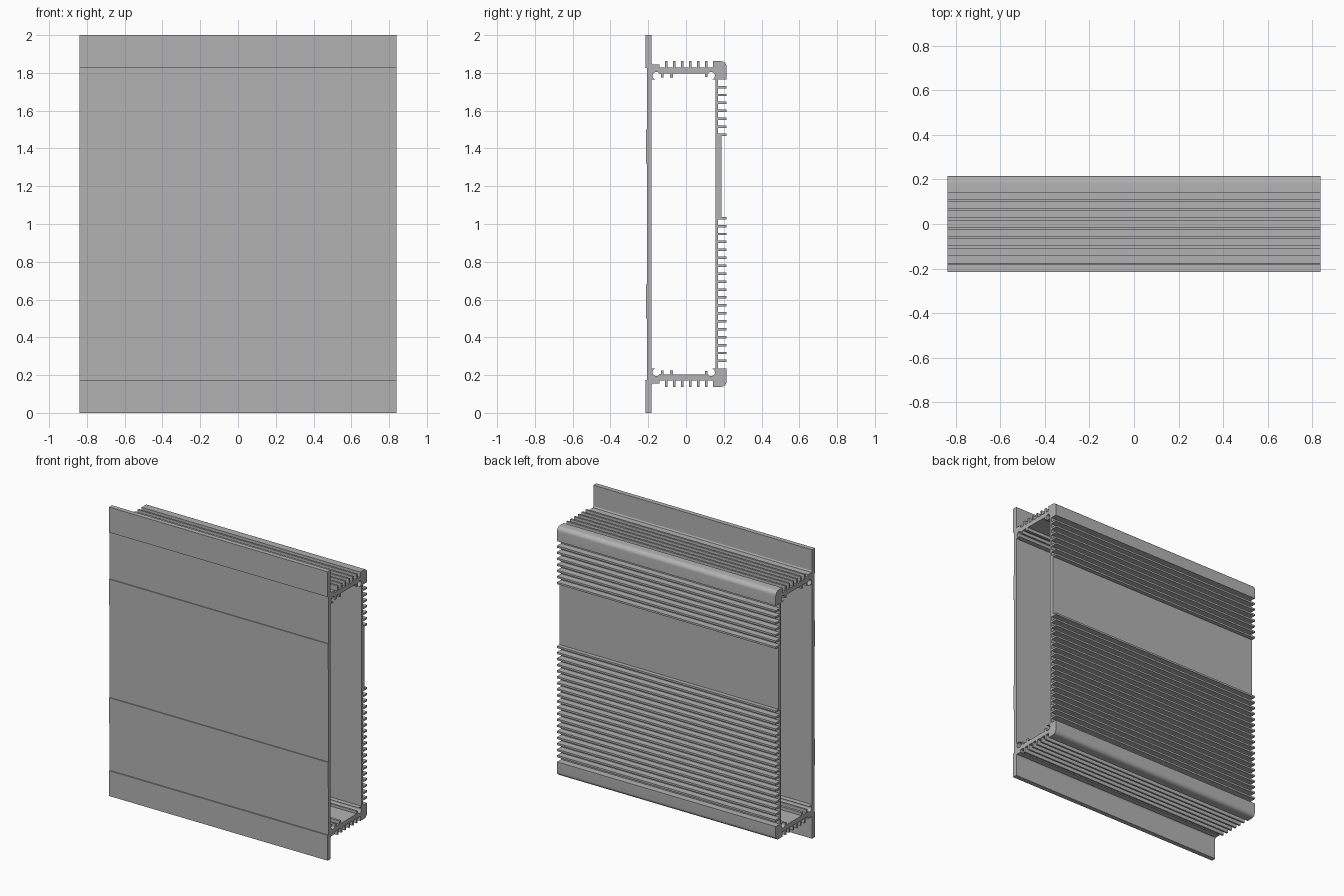
import bpy
import bmesh
from math import sin, cos, radians

if "Cube" in bpy.data.objects:
    bpy.data.objects.remove(bpy.data.objects["Cube"], do_unlink=True)

HALF_LENGTH = 0.838
TIP = 0.215            # outermost depth, front and back
PLATE_IN = -0.183      # inner face of the front plate
WALL_IN, WALL_OUT = 0.155, 0.17
BLOCK = 1.764          # inner end of the upper corner blocks
PITCH, FIN = 0.042, 0.0065

metal = bpy.data.materials.new("grey aluminium")
metal.use_nodes = True
metal.diffuse_color = (0.45, 0.45, 0.45, 1)
metal.node_tree.nodes["Principled BSDF"].inputs["Base Color"].default_value = (0.45, 0.45, 0.45, 1)


def extrude(name, outline):
    """Extrude a closed (y, z) outline along x."""
    bm = bmesh.new()
    face = bm.faces.new([bm.verts.new((-HALF_LENGTH, y, z)) for y, z in outline])
    result = bmesh.ops.extrude_face_region(bm, geom=[face])
    moved = [g for g in result["geom"] if isinstance(g, bmesh.types.BMVert)]
    bmesh.ops.translate(bm, verts=moved, vec=(2 * HALF_LENGTH, 0, 0))
    bmesh.ops.recalc_face_normals(bm, faces=bm.faces)
    mesh = bpy.data.meshes.new(name)
    bm.to_mesh(mesh)
    bm.free()
    mesh.materials.append(metal)
    obj = bpy.data.objects.new(name, mesh)
    bpy.context.collection.objects.link(obj)
    bpy.ops.object.select_all(action="DESELECT")
    obj.select_set(True)
    bpy.context.view_layer.objects.active = obj
    bpy.ops.object.shade_smooth_by_angle(angle=radians(35))


def arc(y, z, r, start, end, steps):
    angles = [radians(start + (end - start) * i / steps) for i in range(steps + 1)]
    return [(y + r * cos(a), z + r * sin(a)) for a in angles]


def fin(centre, base, tip):
    """Four corners of one rib: (position, height) pairs."""
    a, b = centre - FIN, centre + FIN
    return [(a, base), (a, tip), (b, tip), (b, base)]


def flip(points):
    return [(y, 2 - z) for y, z in points]


# Front plate: thick mounting flanges and two shallow raised bands
skin, band = -0.207, -0.213
lower = [(PLATE_IN, 0), (-TIP, 0), (-TIP, 0.175), (skin, 0.175),
         (skin, 0.5), (band, 0.5), (band, 0.68), (skin, 0.68)]
extrude("front_plate", lower + flip(lower)[::-1])

# End walls: ribs outside, screw channels and board hooks inside
wall_top, rib_top = 1.828, 1.862
outer = [(PLATE_IN, 1.855), (-0.178, 1.845), (-0.14, 1.845), (-0.14, wall_top)]
for i in range(6):
    outer += fin(-0.104 + i * PITCH, wall_top, rib_top)
outer += [(0.142, wall_top), (0.142, rib_top)]
outer += arc(TIP - 0.03, rib_top - 0.03, 0.03, 90, 0, 8)
outer += [(TIP, BLOCK), (0.122, BLOCK)]

inner = arc(0.133, 1.785, 0.02, -110, 165, 18)
inner += [(0.113, 1.778), (0.1, 1.778), (0.1, 1.796)]
for left, right in ((-0.085, -0.068), (-0.133, -0.12)):
    inner += [(right, 1.797), (right, 1.775), (left, 1.775), (left, 1.797)]
inner += arc(-0.157, 1.785, 0.02, 25, 290, 18)
inner += [(-0.147, BLOCK), (PLATE_IN, BLOCK)]

extrude("upper_end_wall", outer + inner)
extrude("lower_end_wall", flip(outer + inner))

# Back wall: cooling fins below and above a plain thicker panel
first = 0.275
lower_fins = [first + i * PITCH for i in range(19)]
upper_fins = [2 - first - i * PITCH for i in range(6, -1, -1)]
outline = [(WALL_IN, BLOCK), (WALL_IN, 2 - BLOCK), (WALL_OUT, 2 - BLOCK)]


def add_fins(centres):
    for c in centres:
        outline.extend((y, z) for z, y in fin(c, WALL_OUT, TIP))


add_fins(lower_fins)
panel = 0.187
outline[-1] = (panel, outline[-1][1])
outline.append((panel, upper_fins[0] - FIN))
add_fins(upper_fins)
outline.append((WALL_OUT, BLOCK))
# Drop the duplicate corner where the panel meets the first upper fin
seen = []
for p in outline:
    if p not in seen and p != (WALL_OUT, upper_fins[0] - FIN):
        seen.append(p)
extrude("finned_back_wall", seen)
